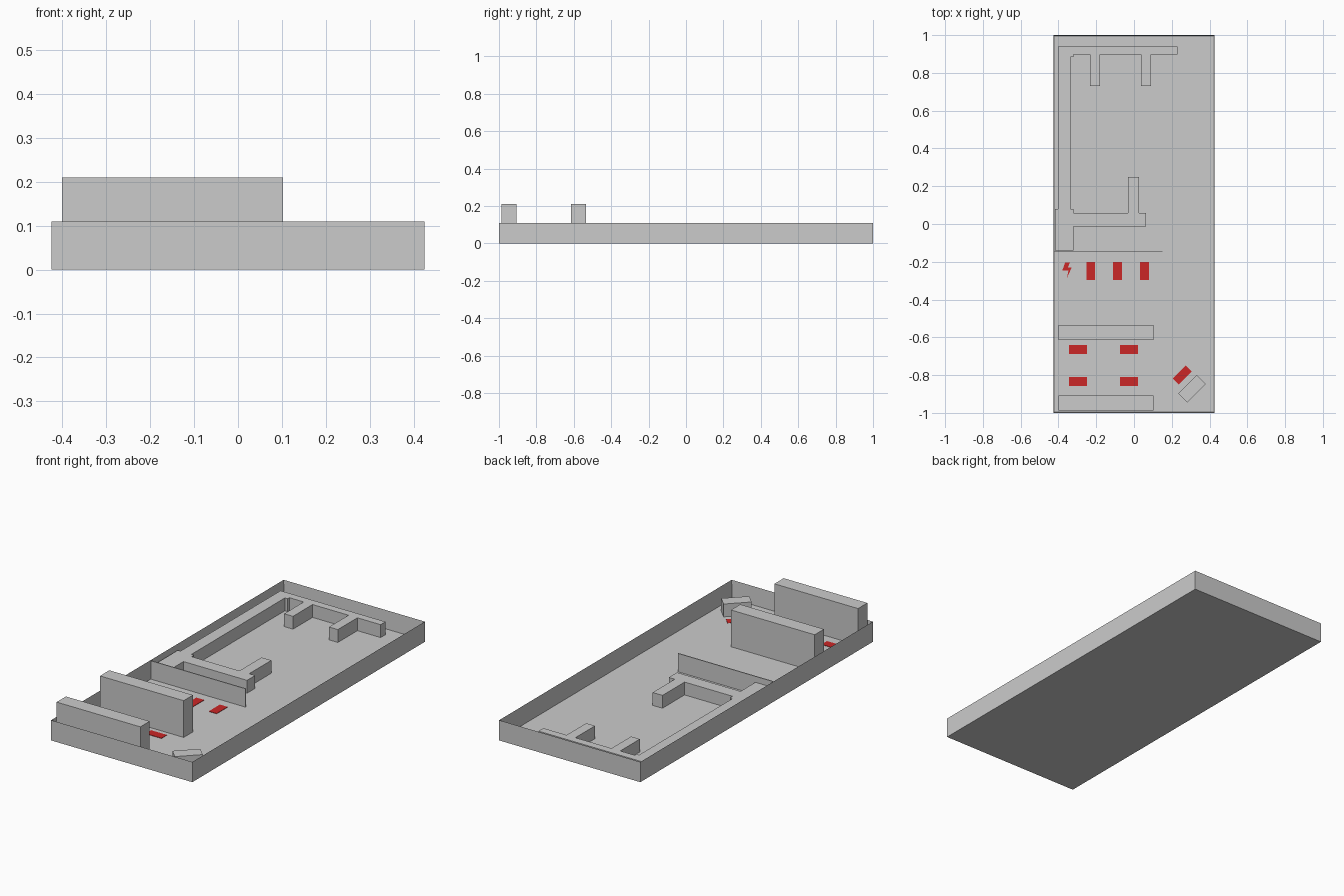
import bpy, bmesh
from math import radians
from mathutils import Matrix

if "Cube" in bpy.data.objects:
    bpy.data.objects.remove(bpy.data.objects["Cube"])

FLOOR = 0.01

red = bpy.data.materials.new("marker_red")
red.diffuse_color = (0.6, 0.02, 0.02, 1)
red.use_nodes = True
red.node_tree.nodes["Principled BSDF"].inputs["Base Color"].default_value = red.diffuse_color


def finish(bm, name, mat=None):
    bmesh.ops.recalc_face_normals(bm, faces=bm.faces)
    me = bpy.data.meshes.new(name)
    bm.to_mesh(me)
    bm.free()
    ob = bpy.data.objects.new(name, me)
    bpy.context.collection.objects.link(ob)
    if mat:
        me.materials.append(mat)
    return ob


def prism(name, outline, z0, z1, mat=None):
    """Extrude a plan outline from z0 up to z1."""
    bm = bmesh.new()
    face = bm.faces.new([bm.verts.new((x, y, z0)) for x, y in outline])
    ext = bmesh.ops.extrude_face_region(bm, geom=[face], use_keep_orig=True)
    verts = [g for g in ext["geom"] if isinstance(g, bmesh.types.BMVert)]
    bmesh.ops.translate(bm, verts=verts, vec=(0, 0, z1 - z0))
    return finish(bm, name, mat)


def box(name, cx, cy, sx, sy, z0, z1, angle=0, mat=None):
    bm = bmesh.new()
    m = (Matrix.Translation((cx, cy, (z0 + z1) / 2))
         @ Matrix.Rotation(radians(angle), 4, 'Z')
         @ Matrix.Diagonal((sx, sy, z1 - z0, 1)))
    bmesh.ops.create_cube(bm, size=1, matrix=m)
    return finish(bm, name, mat)


# Open tray: box with its top inset and pushed down to the floor
bm = bmesh.new()
bmesh.ops.create_cube(bm, size=1, matrix=Matrix.Translation((0, 0, 0.055))
                      @ Matrix.Diagonal((0.85, 2, 0.11, 1)))
top = max(bm.faces, key=lambda f: f.calc_center_median().z)
bmesh.ops.inset_region(bm, faces=[top], thickness=0.006)
bmesh.ops.translate(bm, verts=top.verts, vec=(0, 0, FLOOR - 0.11))
finish(bm, "tray")

# Low bench running round the left side, with dividing arms
prism("bench", [
    (-.402, .94), (.23, .94), (.23, .898), (.09, .898), (.09, .73), (.037, .73),
    (.037, .898), (-.18, .898), (-.18, .73), (-.233, .73), (-.233, .898),
    (-.32, .898), (-.32, .883), (-.336, .883), (-.336, .08), (-.32, .08),
    (-.32, .058), (-.032, .058), (-.032, .248), (.027, .248), (.027, .058),
    (.063, .058), (.063, -.012), (-.32, -.012), (-.32, -.14), (-.418, -.14),
    (-.418, .08), (-.402, .08)], FLOOR, 0.08)

# Thin partition and the two tall racks
box("partition", -0.135, -0.147, 0.57, 0.005, FLOOR, 0.11)
for i, y in enumerate((-0.574, -0.947)):
    box(f"tall_rack_{i + 1}", -0.149, y, 0.504, 0.08, FLOOR, 0.21)

# Angled corner desk with its seat marker
box("corner_desk", 0.307, -0.872, 0.14, 0.068, FLOOR, 0.08, 45)
box("corner_marker", 0.255, -0.799, 0.098, 0.045, 0.004, 0.012, 45, red)

# Red floor markers
for i in range(3):
    box(f"upright_marker_{i + 1}", -0.229 + 0.142 * i, -0.248, 0.047, 0.095,
        0.004, 0.012, mat=red)
for x in (-0.297, -0.027):
    for y in (-0.664, -0.833):
        box("flat_marker", x, y, 0.095, 0.047, 0.004, 0.012, mat=red)
prism("bolt_marker", [(-.364, -.203), (-.339, -.203), (-.35, -.23), (-.33, -.23),
                      (-.355, -.287), (-.347, -.247), (-.38, -.247)],
      0.004, 0.012, red)
